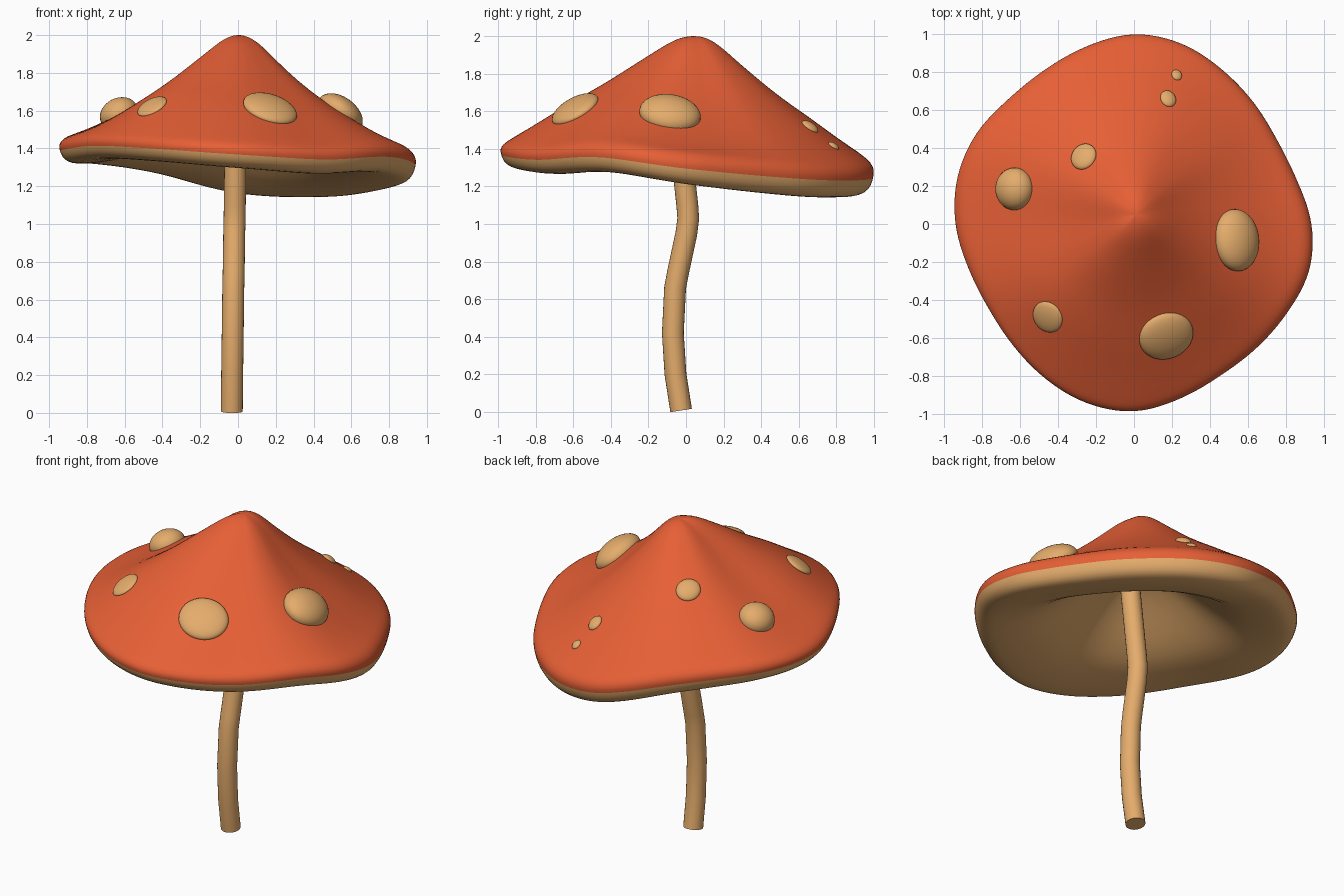
import bpy, bmesh, math
from mathutils import Vector
from mathutils.bvhtree import BVHTree

cube = bpy.data.objects.get("Cube")
if cube:
    bpy.data.objects.remove(cube, do_unlink=True)


def material(name, rgb):
    m = bpy.data.materials.new(name)
    m.use_nodes = True
    m.diffuse_color = (*rgb, 1)
    m.node_tree.nodes["Principled BSDF"].inputs["Base Color"].default_value = (*rgb, 1)
    return m


RED = material("cap red", (0.79, 0.115, 0.036))
TAN = material("warm tan", (0.78, 0.415, 0.15))


def catmull(a, b, c, d, t):
    return 0.5 * (2 * b + (c - a) * t + (2 * a - 5 * b + 4 * c - d) * t * t
                  + (3 * b - a - 3 * c + d) * t ** 3)


def around(values, angle):
    """Smooth periodic value at an angle, from evenly spaced samples."""
    n = len(values)
    u = angle / math.tau * n
    i = int(u)
    return catmull(*[values[(i + k) % n] for k in (-1, 0, 1, 2)], u - i)


def loft(name, rings, mats, start=None, end=None, rule=None):
    """Skin a list of closed rings, closing each end with a fan or a flat face."""
    bm = bmesh.new()
    loops = [[bm.verts.new(p) for p in ring] for ring in rings]
    n = len(loops[0])
    for r in range(len(loops) - 1):
        for i in range(n):
            j = (i + 1) % n
            f = bm.faces.new((loops[r][i], loops[r][j], loops[r + 1][j], loops[r + 1][i]))
            f.material_index = rule(r) if rule else 0
    for loop, tip, r in ((loops[0], start, 0), (loops[-1], end, len(loops))):
        if tip is None:
            bm.faces.new(loop).material_index = 0
            continue
        v = bm.verts.new(tip)
        for i in range(n):
            f = bm.faces.new((loop[i], loop[(i + 1) % n], v))
            f.material_index = rule(r) if rule else 0
    bmesh.ops.recalc_face_normals(bm, faces=bm.faces)
    return finish(name, bm, mats)


def finish(name, bm, mats):
    mesh = bpy.data.meshes.new(name)
    bm.to_mesh(mesh)
    bm.free()
    for m in mats:
        mesh.materials.append(m)
    obj = bpy.data.objects.new(name, mesh)
    bpy.context.collection.objects.link(obj)
    bpy.ops.object.select_all(action='DESELECT')
    obj.select_set(True)
    bpy.context.view_layer.objects.active = obj
    bpy.ops.object.shade_smooth_by_angle(angle=math.radians(50))
    return obj


# Wavy cap rim, sampled evenly from +x: radius, lower-edge height, lip thickness, fullness
RIM_R = (0.935, 0.888, 0.873, 0.897, 0.935, 0.982, 1.0, 0.968, 0.938, 0.932, 0.957, 0.962,
         0.94, 0.902, 0.885, 0.902, 0.938, 0.975, 0.987, 0.95, 0.918, 0.918, 0.932, 0.955)
RIM_Z = (1.21, 1.165, 1.14, 1.16, 1.265, 1.315, 1.32, 1.345, 1.33, 1.295, 1.265, 1.275)
LIP = (0.18, 0.195, 0.15, 0.155)
FULL = (-0.04, 0.005, 0.028, 0.01, -0.022, 0.062, 0.037, 0.018)
CENTRE = Vector((0.012, 0.05))
APEX, HOLLOW = 2.0, 1.65

# Cap section: (reach, height fraction) above, (reach, lip fraction) on the edge, then below
TOP = ((0.04, 0.99), (0.08, 0.965), (0.14, 0.9), (0.22, 0.78), (0.35, 0.6), (0.5, 0.42),
       (0.65, 0.27), (0.8, 0.12), (0.9, 0.035))
EDGE = ((0.955, 0.97), (0.988, 0.83), (1.005, 0.65), (1.0, 0.48), (0.988, 0.25),
        (0.957, 0.07), (0.91, 0.0))
UNDER = ((0.83, 0.005), (0.72, 0.04), (0.6, 0.12), (0.45, 0.36), (0.3, 0.65), (0.15, 0.9),
         (0.06, 0.98))


def cap_ring(reach, height):
    ring = []
    for i in range(72):
        a = i / 72 * math.tau
        rim = Vector((math.cos(a), math.sin(a))) * around(RIM_R, a)
        p = CENTRE.lerp(rim, reach)
        ring.append((p.x, p.y, height(around(RIM_Z, a), around(LIP, a), a)))
    return ring


def top_height(reach, fraction):
    # Fullness fades out towards both the apex and the rim
    swell = min(1, (4 * reach * (1 - reach)) ** 1.5 * 1.2)
    return lambda z, lip, a: (z + lip + fraction * (APEX - z - lip)
                              + swell * around(FULL, a))


rings = [cap_ring(t, top_height(t, f)) for t, f in TOP]
rings += [cap_ring(t, lambda z, lip, a: z + f * lip) for t, f in EDGE]
rings += [cap_ring(t, lambda z, lip, a: z + f * (HOLLOW - z)) for t, f in UNDER]
last_red = len(TOP) + 3
cap = loft("cap", rings, (RED, TAN), (*CENTRE, APEX), (*CENTRE, HOLLOW),
           lambda r: 0 if r < last_red else 1)
sub = cap.modifiers.new("smooth surface", 'SUBSURF')
sub.levels = sub.render_levels = 1

# Bent stem
PATH = [Vector(p) for p in ((-0.033, -0.026, 0.008), (-0.031, -0.056, 0.2), (-0.028, -0.07, 0.42),
                            (-0.025, -0.058, 0.66), (-0.023, -0.043, 0.74), (-0.02, 0.002, 0.95),
                            (-0.018, 0.012, 1.03), (-0.017, 0.007, 1.1), (-0.01, -0.055, 1.66))]
stem_rings = []
for k, p in enumerate(PATH):
    along = (PATH[min(k + 1, len(PATH) - 1)] - PATH[max(k - 1, 0)]).normalized()
    side = Vector((0, 1, 0)).cross(along).normalized()
    fore = along.cross(side)
    stem_rings.append([p + 0.058 * (math.cos(a) * side + math.sin(a) * fore)
                       for a in (i / 24 * math.tau for i in range(24))])
loft("stem", stem_rings, (TAN,))

# Raised spots seated on the cap: x, y, half width, half depth, bulge
SPOTS = {
    "front_spot": (0.17, -0.59, 0.148, 0.138, 0.05),
    "left_spot": (0.54, -0.085, 0.135, 0.165, 0.085),
    "front_right_spot": (-0.455, -0.49, 0.085, 0.088, 0.025),
    "right_spot": (-0.63, 0.185, 0.105, 0.112, 0.085),
    "back_right_spot": (-0.265, 0.355, 0.07, 0.075, 0.03),
    "back_spot": (0.18, 0.66, 0.043, 0.05, 0.022),
    "small_back_spot": (0.225, 0.785, 0.028, 0.032, 0.015),
}
surface = BVHTree.FromObject(cap, bpy.context.evaluated_depsgraph_get())
for name, (x, y, w, d, bulge) in SPOTS.items():
    hit, normal, _, _ = surface.ray_cast(Vector((x, y, 3)), Vector((0, 0, -1)))
    bm = bmesh.new()
    bmesh.ops.create_uvsphere(bm, u_segments=32, v_segments=16, radius=1)
    spot = finish(name, bm, (TAN,))
    spot.location = hit
    spot.scale = (w, d, bulge)
    spot.rotation_mode = 'QUATERNION'
    spot.rotation_quaternion = Vector((0, 0, 1)).rotation_difference(normal)
